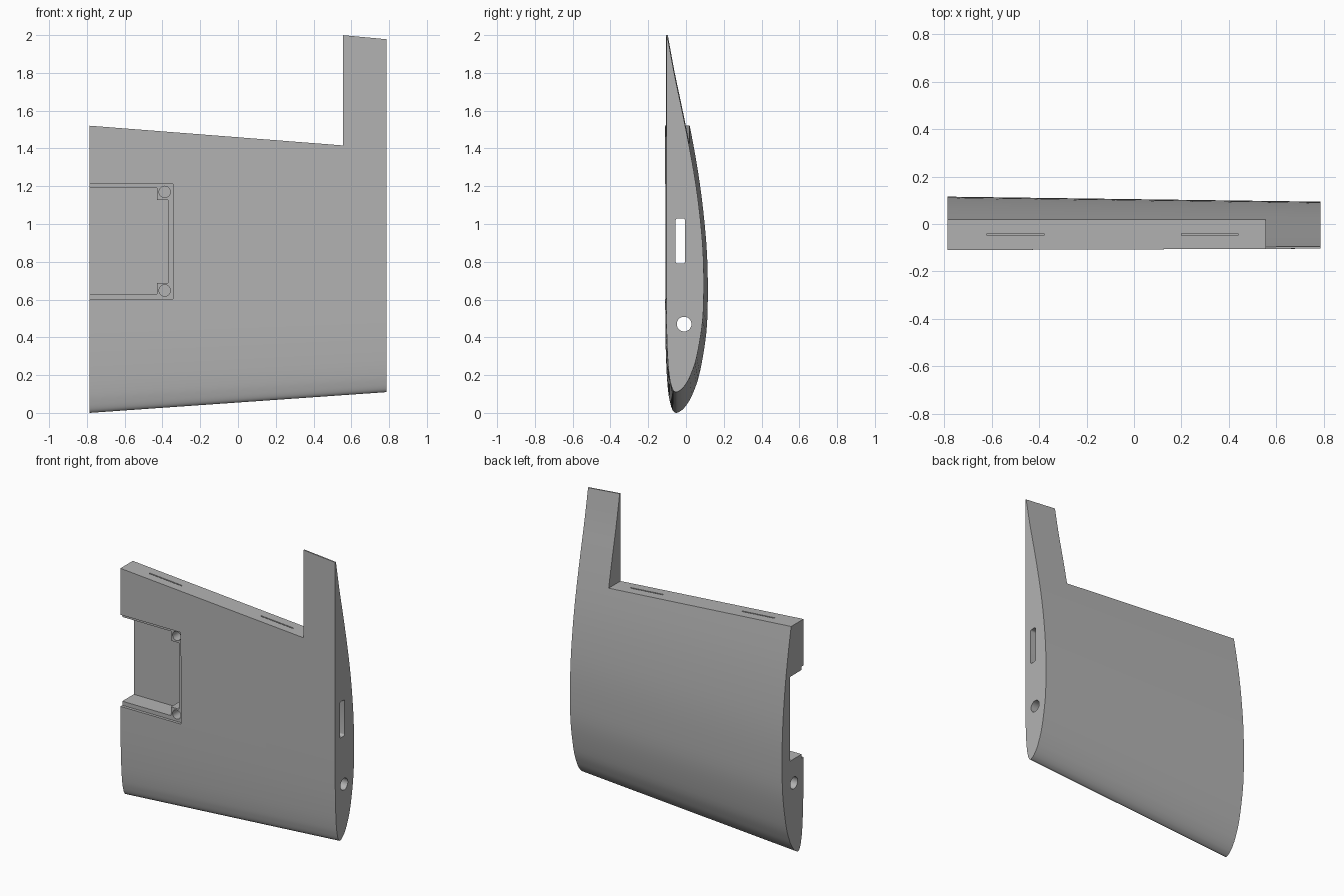
import bpy, bmesh, math
from mathutils import Vector

cube = bpy.data.objects.get("Cube")
if cube:
    bpy.data.objects.remove(cube, do_unlink=True)

grey = bpy.data.materials.new("plain grey")
grey.use_nodes = True
grey.diffuse_color = (0.45, 0.45, 0.45, 1)
grey.node_tree.nodes["Principled BSDF"].inputs["Base Color"].default_value = (0.45, 0.45, 0.45, 1)


def loft(name, ring_a, ring_b):
    """Solid between two matching closed outlines."""
    bm = bmesh.new()
    a = [bm.verts.new(p) for p in ring_a]
    b = [bm.verts.new(p) for p in ring_b]
    for i in range(len(a)):
        j = (i + 1) % len(a)
        bm.faces.new((a[i], a[j], b[j], b[i]))
    bm.faces.new(a[::-1])
    bm.faces.new(b)
    bmesh.ops.recalc_face_normals(bm, faces=bm.faces)
    mesh = bpy.data.meshes.new(name)
    bm.to_mesh(mesh)
    bm.free()
    mesh.materials.append(grey)
    ob = bpy.data.objects.new(name, mesh)
    bpy.context.collection.objects.link(ob)
    return ob


def along_y(name, xz, y0, y1):
    return loft(name, [(x, y0, z) for x, z in xz], [(x, y1, z) for x, z in xz])


def along_x(name, yz, x0, x1):
    return loft(name, [(x0, y, z) for y, z in yz], [(x1, y, z) for y, z in yz])


def rect(x0, z0, x1, z1):
    return [(x0, z0), (x1, z0), (x1, z1), (x0, z1)]


def circle(u, v, r, n=32):
    return [(u + r * math.cos(math.tau * i / n), v + r * math.sin(math.tau * i / n)) for i in range(n)]


def rounded(u, v, hu, hv, r, n=5):
    pts = []
    for q, (su, sv) in enumerate([(1, 1), (-1, 1), (-1, -1), (1, -1)]):
        for i in range(n):
            t = math.pi / 2 * (q + i / (n - 1))
            pts.append((u + su * (hu - r) + r * math.cos(t), v + sv * (hv - r) + r * math.sin(t)))
    return pts


# Aerofoil in percent of chord: curved back, round nose, flat front
FOIL = [(100, .5), (90, 2.5), (80, 4.8), (70, 7.0), (60, 8.95), (50, 10.4), (40, 11.35),
        (30, 11.6), (20, 11.2), (10, 9.4), (5, 7.6), (2.5, 6.2), (1, 4.9), (.25, 3.8),
        (0, 3.0), (.25, 2.4), (1, 1.85), (2.5, 1.35), (5, .85), (10, .4), (20, .05), (40, 0), (100, 0)]


def smooth_foil(steps=4):
    out = []
    p = [Vector(q) for q in FOIL]
    for i in range(len(p) - 1):
        a, b, c, d = p[max(i - 1, 0)], p[i], p[i + 1], p[min(i + 2, len(p) - 1)]
        for k in range(steps):
            t = k / steps
            out.append(.5 * (2 * b + (c - a) * t + (2 * a - 5 * b + 4 * c - d) * t * t
                             + (3 * b - a - 3 * c + d) * t ** 3))
    return out + [p[-1]]


def section(x, nose, tail, front):
    s = (tail - nose) / 100
    return [(x, front + q.y * s * .915, nose + q.x * s) for q in smooth_foil()]


ROOT, TIP = -.787, .787
wing = loft("wing_panel", section(ROOT, 0, 2.125, -.11), section(TIP, .11, 1.978, -.104))

cutters = []
# Hinge line notch in the trailing edge
cutters.append(along_y("hinge_notch_cutter",
                       [(-1, 1.537), (.555, 1.416), (.555, 2.5), (-1, 2.5)], -.5, .5))
# Hinge slots
for i, x in enumerate((-.5, .32)):
    cutters.append(along_y("hinge_slot_cutter_%d" % i, rect(x - .12, 1.29, x + .12, 1.6), -.049, -.041))
# Servo bay: shallow lid rebate, deep pocket with corner posts, screw holes
cutters.append(along_y("lid_rebate_cutter", rect(-1, .603, -.345, 1.212), -.3, -.09))
pocket = [(-1, .63), (-.43, .63), (-.43, .688), (-.37, .688),
          (-.37, 1.128), (-.43, 1.128), (-.43, 1.19), (-1, 1.19)]
cutters.append(along_y("servo_pocket_cutter", pocket, -.25, .03))
for i, z in enumerate((.648, 1.17)):
    cutters.append(along_y("screw_hole_cutter_%d" % i, circle(-.388, z, .03), -.2, -.02))
# Spanwise cable slot and rod hole
cutters.append(along_x("cable_slot_cutter", rounded(-.03, .91, .025, .12, .012), -.6, 1))
cutters.append(along_x("rod_hole_cutter", circle(-.01, .47, .039), -1, 1))

for c in cutters:
    m = wing.modifiers.new(c.name, 'BOOLEAN')
    m.operation, m.solver, m.object = 'DIFFERENCE', 'EXACT', c

# Bake the cuts, then discard the cutters
bpy.context.view_layer.update()
baked = bpy.data.meshes.new_from_object(wing.evaluated_get(bpy.context.evaluated_depsgraph_get()))
wing.modifiers.clear()
wing.data = baked
for c in cutters:
    bpy.data.objects.remove(c, do_unlink=True)

bpy.ops.object.select_all(action='DESELECT')
wing.select_set(True)
bpy.context.view_layer.objects.active = wing
bpy.ops.object.shade_smooth_by_angle(angle=math.radians(30))
